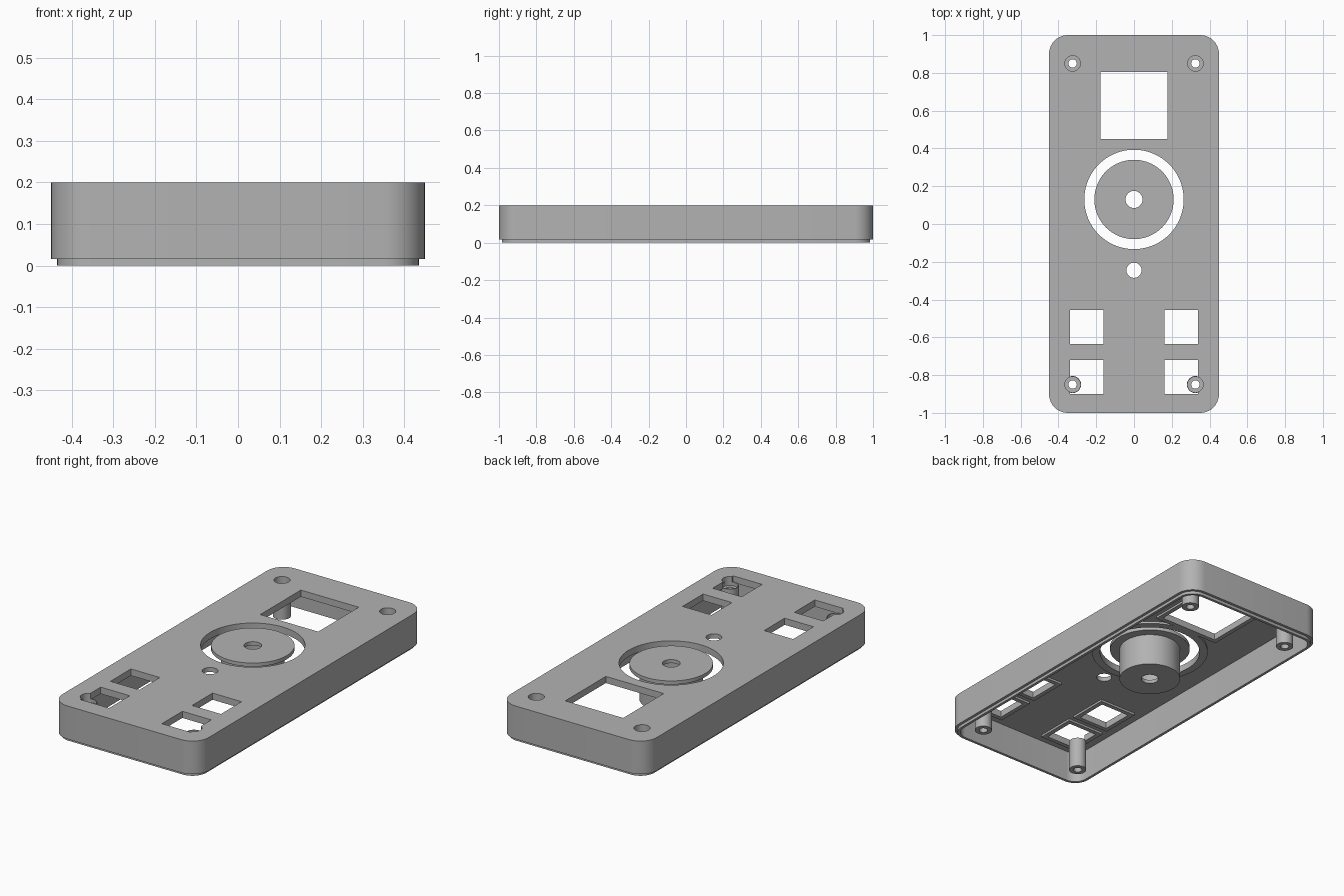
import bpy, bmesh, math

cube = bpy.data.objects.get("Cube")
if cube:
    bpy.data.objects.remove(cube, do_unlink=True)

grey = bpy.data.materials.new("plain_grey")
grey.use_nodes = True
GREY = (0.448, 0.448, 0.448, 1)
grey.diffuse_color = GREY
grey.node_tree.nodes["Principled BSDF"].inputs["Base Color"].default_value = GREY


def rounded(hx, hy, r, steps=10):
    """Outline of a rounded rectangle, counter-clockwise."""
    pts = []
    for i, (sx, sy) in enumerate([(1, 1), (-1, 1), (-1, -1), (1, -1)]):
        for k in range(steps + 1):
            a = math.pi / 2 * (i + k / steps)
            pts.append((sx * (hx - r) + r * math.cos(a), sy * (hy - r) + r * math.sin(a)))
    return pts


def circle(r, n=48):
    return [(r * math.cos(2 * math.pi * k / n), r * math.sin(2 * math.pi * k / n)) for k in range(n)]


def box(hx, hy):
    return [(hx, hy), (-hx, hy), (-hx, -hy), (hx, -hy)]


def loft(name, rings, center=(0, 0)):
    """Closed solid through a list of (outline, z), capped at both ends."""
    bm = bmesh.new()
    loops = [[bm.verts.new((x + center[0], y + center[1], z)) for x, y in o] for o, z in rings]
    for a, b in zip(loops, loops[1:]):
        n = len(a)
        for i in range(n):
            j = (i + 1) % n
            bm.faces.new((a[i], a[j], b[j], b[i]))
    bm.faces.new(loops[0][::-1])
    bm.faces.new(loops[-1])
    bmesh.ops.recalc_face_normals(bm, faces=bm.faces)
    mesh = bpy.data.meshes.new(name)
    bm.to_mesh(mesh)
    bm.free()
    mesh.materials.append(grey)
    ob = bpy.data.objects.new(name, mesh)
    bpy.context.collection.objects.link(ob)
    return ob


def combine(ob, tool, operation):
    """Apply a boolean and discard the tool."""
    mod = ob.modifiers.new("bool", "BOOLEAN")
    mod.operation, mod.solver, mod.object = operation, "EXACT", tool
    bpy.context.view_layer.objects.active = ob
    bpy.ops.object.modifier_apply(modifier=mod.name)
    bpy.data.objects.remove(tool, do_unlink=True)


def smooth(ob):
    bpy.ops.object.select_all(action="DESELECT")
    ob.select_set(True)
    bpy.context.view_layer.objects.active = ob
    bpy.ops.object.shade_smooth_by_angle(angle=math.radians(30))


TOP, CEIL = 0.2, 0.175
RIM_Z, RIM = 0.163, 0.025

# Hollow case, open below, with a stepped lip
outer, lip = rounded(0.45, 1.0, 0.1), rounded(0.435, 0.985, 0.085)
inner = rounded(0.42, 0.97, 0.07)
case = loft("case", [(inner, CEIL), (inner, 0), (lip, 0), (lip, 0.016), (outer, 0.016), (outer, TOP)])

# Openings: centre, outline and outline of the rim below
square, wide = box(0.089, 0.09), box(0.178, 0.178)
openings = [((0, 0.628), wide, box(0.178 + RIM, 0.178 + RIM)),
            ((0, 0.13), circle(0.263, 96), circle(0.305, 96))]
for sx in (-1, 1):
    for y in (-0.545, -0.81):
        openings.append(((sx * 0.251, y), square, box(0.089 + RIM, 0.089 + RIM)))
posts = [(sx * 0.325, sy * 0.85) for sx in (-1, 1) for sy in (-1, 1)]

# Rims and screw posts inside the case
for c, hole, rim in openings:
    combine(case, loft("rim", [(rim, RIM_Z), (rim, 0.185)], c), "UNION")
for c, hole, rim in openings:
    combine(case, loft("cut", [(hole, 0.155), (hole, 0.25)], c), "DIFFERENCE")
for c in posts:
    post = circle(0.045)
    top = 0.19 if c[1] > 0 else 0.17
    combine(case, loft("post", [(post, 0), (post, top)], c), "UNION")

# Counterbored screw holes and the small round hole
for c in posts:
    bore, head = circle(0.022), circle(0.041)
    combine(case, loft("cut", [(bore, -0.05), (bore, 0.15), (head, 0.15), (head, 0.25)], c), "DIFFERENCE")
small = circle(0.04)
combine(case, loft("cut", [(small, 0.1), (small, 0.25)], (0, -0.245)), "DIFFERENCE")
smooth(case)

# Wheel: disc on a hollow hub with a central hole
hub, disc = circle(0.16, 96), circle(0.21, 96)
wheel = loft("wheel", [(hub, 0), (hub, 0.178), (disc, 0.178), (disc, 0.198)], (0, 0.13))
hole, hollow = circle(0.045, 96), circle(0.12, 96)
combine(wheel, loft("cut", [(hole, -0.05), (hole, 0.02), (hollow, 0.02), (hollow, 0.178),
                            (hole, 0.178), (hole, 0.25)], (0, 0.13)), "DIFFERENCE")
smooth(wheel)
